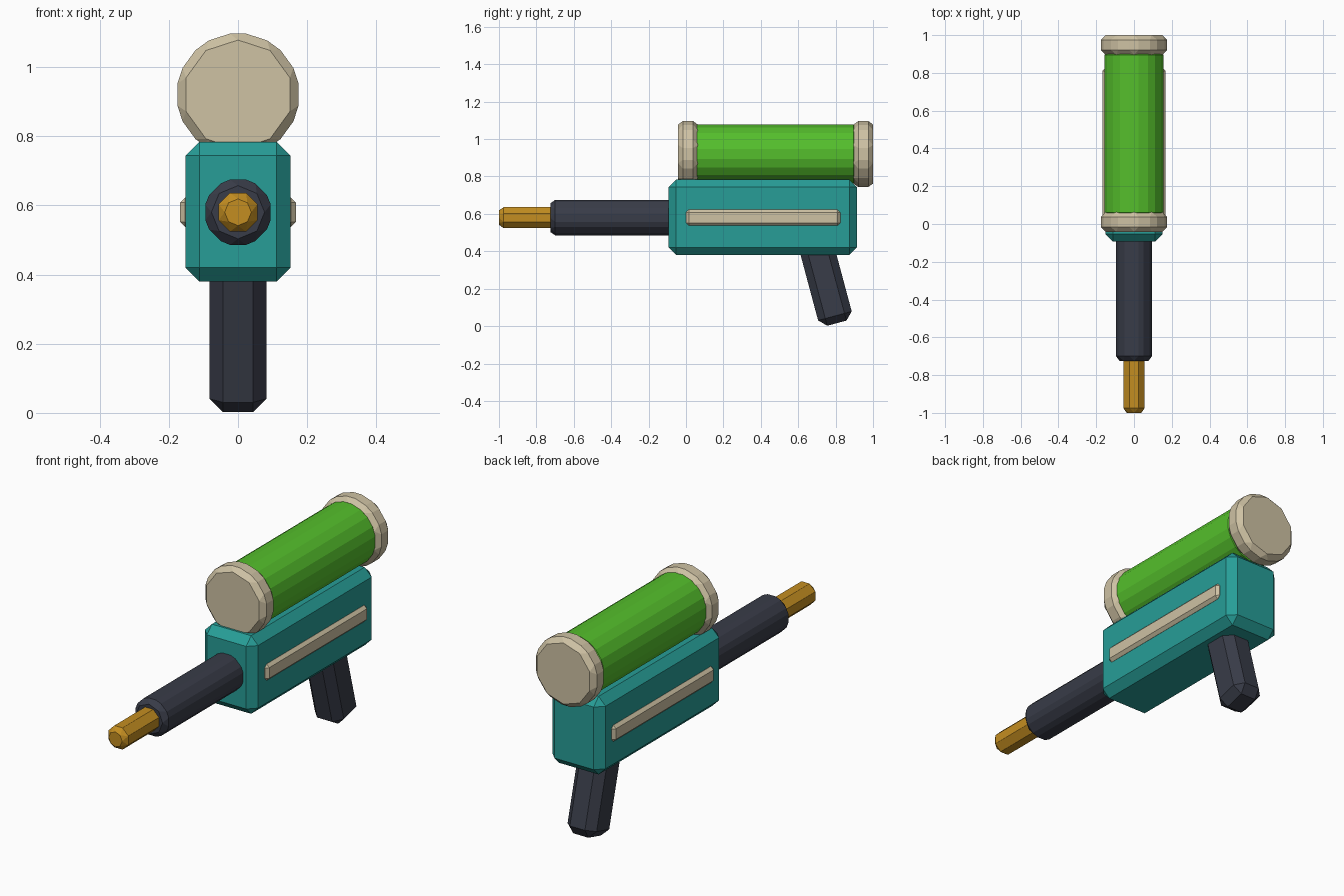
import bpy
from math import radians, pi

if "Cube" in bpy.data.objects:
    bpy.data.objects.remove(bpy.data.objects["Cube"], do_unlink=True)


def material(name, rgb):
    mat = bpy.data.materials.new(name)
    mat.use_nodes = True
    mat.diffuse_color = (*rgb, 1)
    mat.node_tree.nodes["Principled BSDF"].inputs["Base Color"].default_value = (*rgb, 1)
    return mat


teal = material("teal", (0.02, 0.34, 0.31))
cream = material("cream", (0.62, 0.54, 0.37))
green = material("green", (0.09, 0.52, 0.025))
charcoal = material("charcoal", (0.04, 0.045, 0.065))
gold = material("gold", (0.55, 0.27, 0.015))


def finish(name, mat, bevel):
    obj = bpy.context.object
    obj.name = name
    obj.data.materials.append(mat)
    mod = obj.modifiers.new("Chamfer", "BEVEL")
    mod.width = bevel
    mod.segments = 1
    mod.limit_method = "ANGLE"
    return obj


def box(name, mat, centre, size, bevel, tilt=0):
    bpy.ops.mesh.primitive_cube_add(size=1, location=centre, rotation=(tilt, 0, 0))
    bpy.context.object.scale = size
    bpy.ops.object.transform_apply(location=False, rotation=False, scale=True)
    return finish(name, mat, bevel)


def tube(name, mat, z, y0, y1, radius, sides, bevel):
    # Cylinder along y with a corner pointing up
    bpy.ops.mesh.primitive_cylinder_add(
        vertices=sides, radius=radius, depth=y1 - y0,
        location=(0, (y0 + y1) / 2, z), rotation=(pi / 2, 0, 0))
    return finish(name, mat, bevel)


# Body and grip
box("body", teal, (0, 0.41, 0.582), (0.304, 1.006, 0.403), 0.04)
box("grip", charcoal, (0, 0.747, 0.238), (0.166, 0.186, 0.46), 0.04, radians(15))

# Side strips
for side, x in (("left", 1), ("right", -1)):
    box(side + "_strip", cream, (x * 0.148, 0.413, 0.58), (0.04, 0.826, 0.085), 0.015)

# Barrel and nozzle
tube("barrel", charcoal, 0.58, -0.725, 0, 0.104, 8, 0.025)
tube("nozzle", gold, 0.58, -1.0, -0.6, 0.0656, 8, 0.025)

# Tank with end caps
tube("tank", green, 0.92, 0.035, 0.92, 0.165, 10, 0.025)
tube("front_cap", cream, 0.92, -0.042, 0.063, 0.184, 10, 0.025)
tube("back_cap", cream, 0.92, 0.896, 1.0, 0.184, 10, 0.025)
